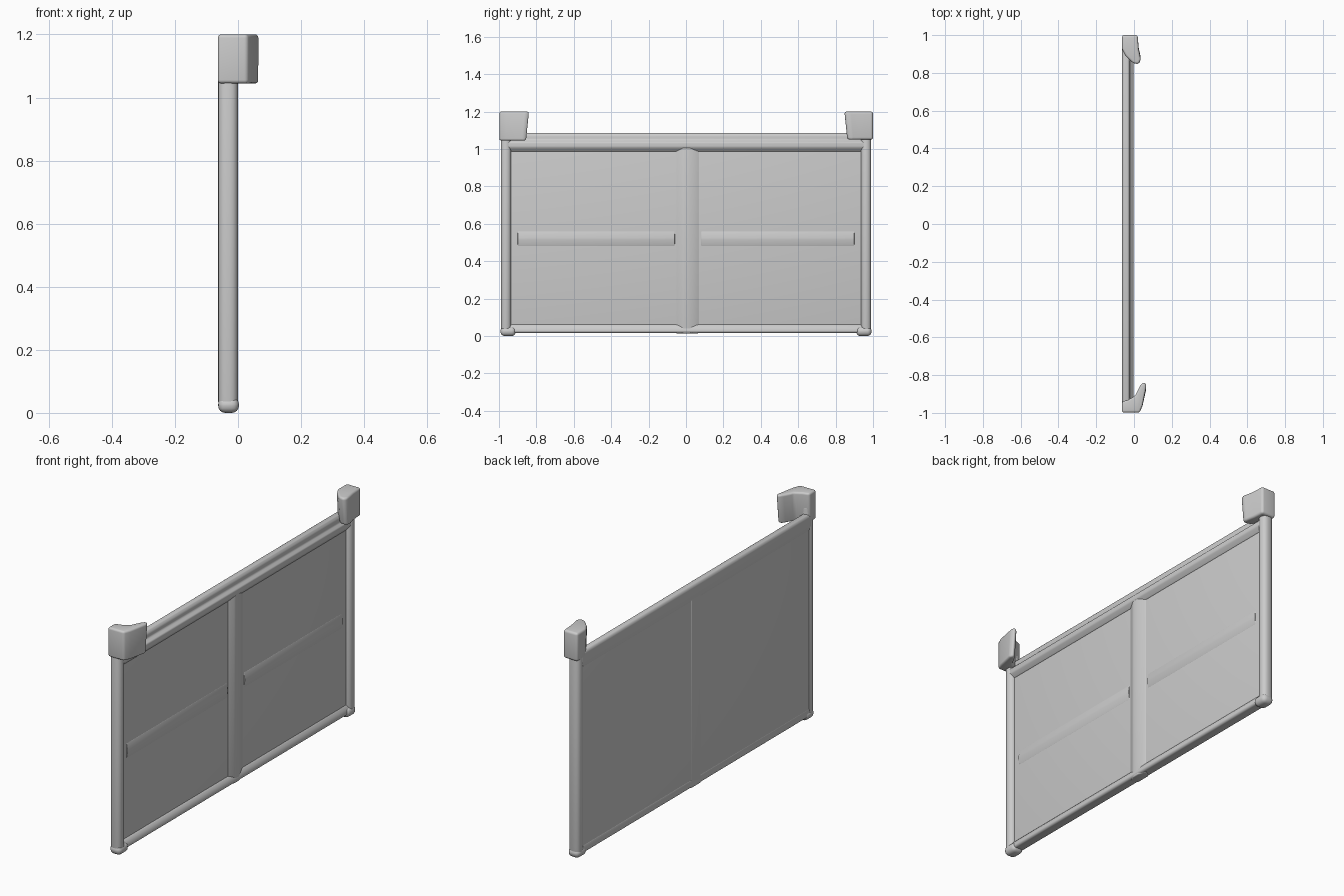
import bpy
import bmesh
from math import radians

cube = bpy.data.objects.get("Cube")
if cube:
    bpy.data.objects.remove(cube)

grey = bpy.data.materials.new("plain grey")
grey.use_nodes = True
colour = (0.6, 0.6, 0.6, 1)
grey.diffuse_color = colour
grey.node_tree.nodes["Principled BSDF"].inputs["Base Color"].default_value = colour


def finish(name, bm, bevel, segments=4):
    """Turn a bmesh into a softly rounded object."""
    bmesh.ops.recalc_face_normals(bm, faces=bm.faces)
    mesh = bpy.data.meshes.new(name)
    bm.to_mesh(mesh)
    bm.free()
    mesh.materials.append(grey)
    obj = bpy.data.objects.new(name, mesh)
    bpy.context.collection.objects.link(obj)
    mod = obj.modifiers.new("rounding", "BEVEL")
    mod.width = bevel
    mod.segments = segments
    mod.limit_method = "ANGLE"
    mod.angle_limit = radians(20)
    bpy.ops.object.select_all(action="DESELECT")
    bpy.context.view_layer.objects.active = obj
    obj.select_set(True)
    bpy.ops.object.modifier_apply(modifier=mod.name)
    bpy.ops.object.shade_smooth_by_angle(angle=radians(50))
    return obj


def prism(name, plan, z0, z1, bevel, taper=1.0):
    """Extrude an (x, y) outline upward; taper draws in the bottom along y."""
    end = max((p[1] for p in plan), key=abs)
    bm = bmesh.new()
    low = [bm.verts.new((x, end + (y - end) * taper, z0)) for x, y in plan]
    high = [bm.verts.new((x, y, z1)) for x, y in plan]
    bm.faces.new(low)
    bm.faces.new(high)
    n = len(plan)
    for i in range(n):
        j = (i + 1) % n
        bm.faces.new((low[i], low[j], high[j], high[i]))
    return finish(name, bm, bevel)


def box(name, x, y, z, bevel):
    plan = [(x[0], y[0]), (x[1], y[0]), (x[1], y[1]), (x[0], y[1])]
    return prism(name, plan, z[0], z[1], bevel)


def rail(name, profile, y0, y1, bevel):
    """Extrude an (x, z) section along y."""
    bm = bmesh.new()
    face = bm.faces.new([bm.verts.new((x, y0, z)) for x, z in profile])
    out = bmesh.ops.extrude_face_region(bm, geom=[face])
    verts = [g for g in out["geom"] if isinstance(g, bmesh.types.BMVert)]
    bmesh.ops.translate(bm, verts=verts, vec=(0, y1 - y0, 0))
    return finish(name, bm, bevel)


# Thin sheet filling the frame
box("panel", (-0.058, -0.022), (-0.97, 0.97), (0.03, 1.06), 0.005)

# Upright side posts, slightly swollen at the foot
for side, label in ((-1, "front"), (1, "back")):
    ys = sorted((side * 0.99, side * 0.935))
    box(label + "_post", (-0.063, 0.0), ys, (0.012, 1.14), 0.025)
    ys = sorted((side * 0.992, side * 0.91))
    box(label + "_foot", (-0.063, 0.003), ys, (0, 0.05), 0.023)

# Bottom rail and double-ridged top rail
rail("bottom_rail", [(-0.062, 0.016), (-0.004, 0.016), (-0.004, 0.04),
                     (-0.022, 0.065), (-0.058, 0.065)], -0.96, 0.96, 0.012)
rail("top_rail", [(-0.063, 1.03), (-0.058, 1.0), (-0.022, 0.985),
                  (-0.003, 1.01), (-0.003, 1.035), (-0.02, 1.05),
                  (-0.02, 1.072), (-0.03, 1.086), (-0.055, 1.086),
                  (-0.063, 1.075)], -0.96, 0.96, 0.006)

# Centre upright and faint cross bars
prism("centre_mullion", [(-0.06, -0.04), (-0.022, -0.055), (-0.006, -0.015),
                         (-0.006, 0.02), (-0.022, 0.07), (-0.06, 0.04)],
      0.014, 1.02, 0.006)
for name, y0, y1 in (("front_cross_bar", -0.9, -0.06), ("back_cross_bar", 0.08, 0.9)):
    rail(name, [(-0.03, 0.48), (-0.022, 0.48), (-0.016, 0.515),
                (-0.016, 0.525), (-0.022, 0.56), (-0.03, 0.56)], y0, y1, 0.003)

# Corner hooks: block over the post with a flange curling inward
prism("front_hook", [(-0.064, -0.998), (0.03, -0.998), (0.045, -0.96),
                     (0.066, -0.855), (0.055, -0.835), (0.035, -0.85),
                     (0.005, -0.91), (-0.03, -0.93), (-0.064, -0.94)],
      1.045, 1.2, 0.012, 0.9)
prism("back_hook", [(-0.064, 1.0), (0.02, 1.0), (0.024, 0.93),
                    (0.036, 0.87), (0.026, 0.845), (-0.005, 0.85),
                    (-0.045, 0.89), (-0.064, 0.925)],
      1.05, 1.2, 0.014, 0.9)
